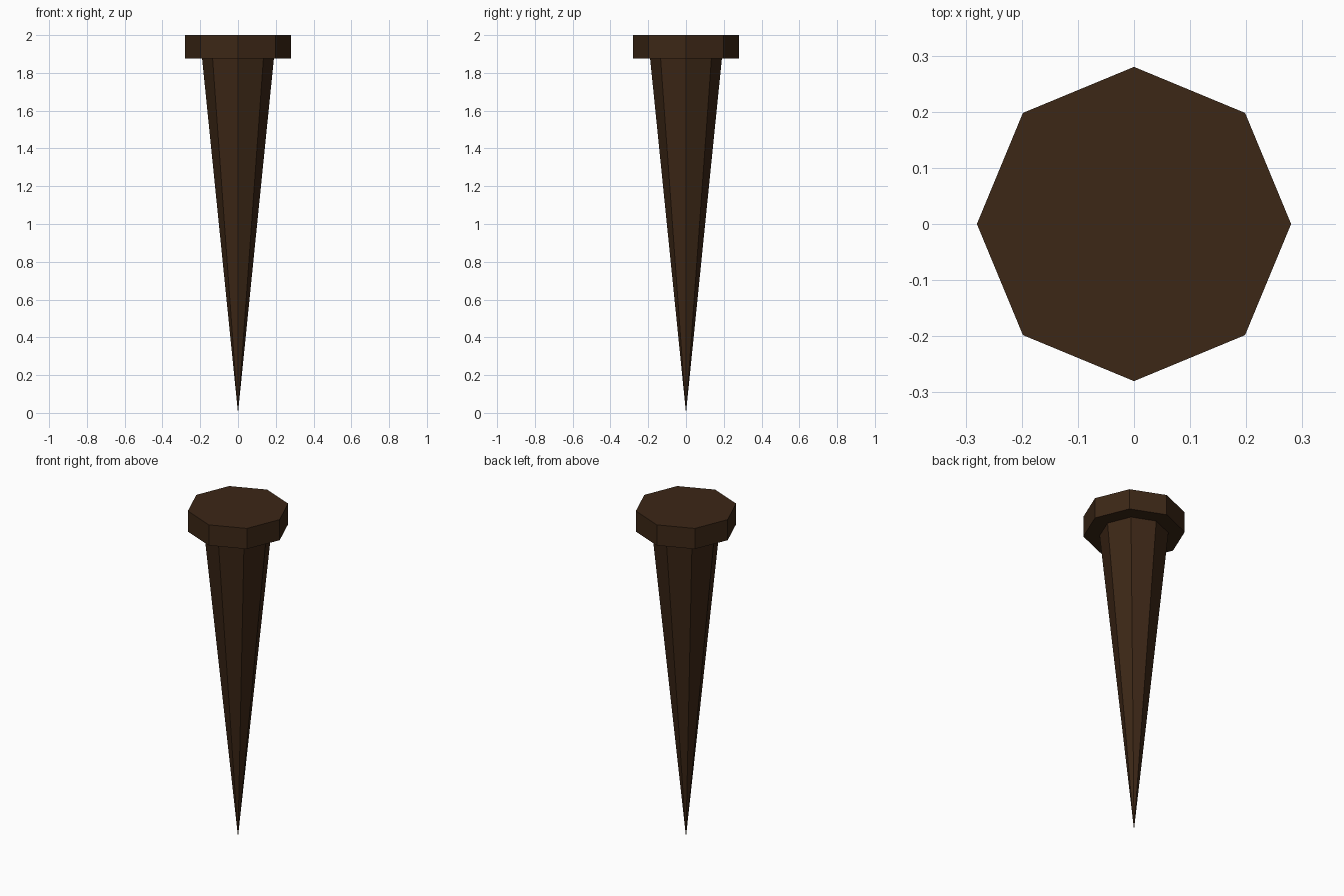
import bpy

if "Cube" in bpy.data.objects:
    bpy.data.objects.remove(bpy.data.objects["Cube"])

mat = bpy.data.materials.new("dark_brown")
mat.diffuse_color = (0.045, 0.020, 0.008, 1)
mat.use_nodes = True
mat.node_tree.nodes["Principled BSDF"].inputs["Base Color"].default_value = mat.diffuse_color


def octagon_part(name, r_bottom, r_top, z0, z1):
    """Eight-sided cone or prism with corners on the x and y axes."""
    bpy.ops.mesh.primitive_cone_add(vertices=8, radius1=r_bottom, radius2=r_top,
                                    depth=z1 - z0, location=(0, 0, (z0 + z1) / 2))
    obj = bpy.context.object
    obj.name = name
    obj.data.materials.append(mat)
    return obj


# Tapered shaft, pointed at the ground
octagon_part("spike_shaft", 0.0, 0.19, 0.0, 1.875)

# Flat octagonal head
octagon_part("spike_head", 0.28, 0.28, 1.875, 2.0)
